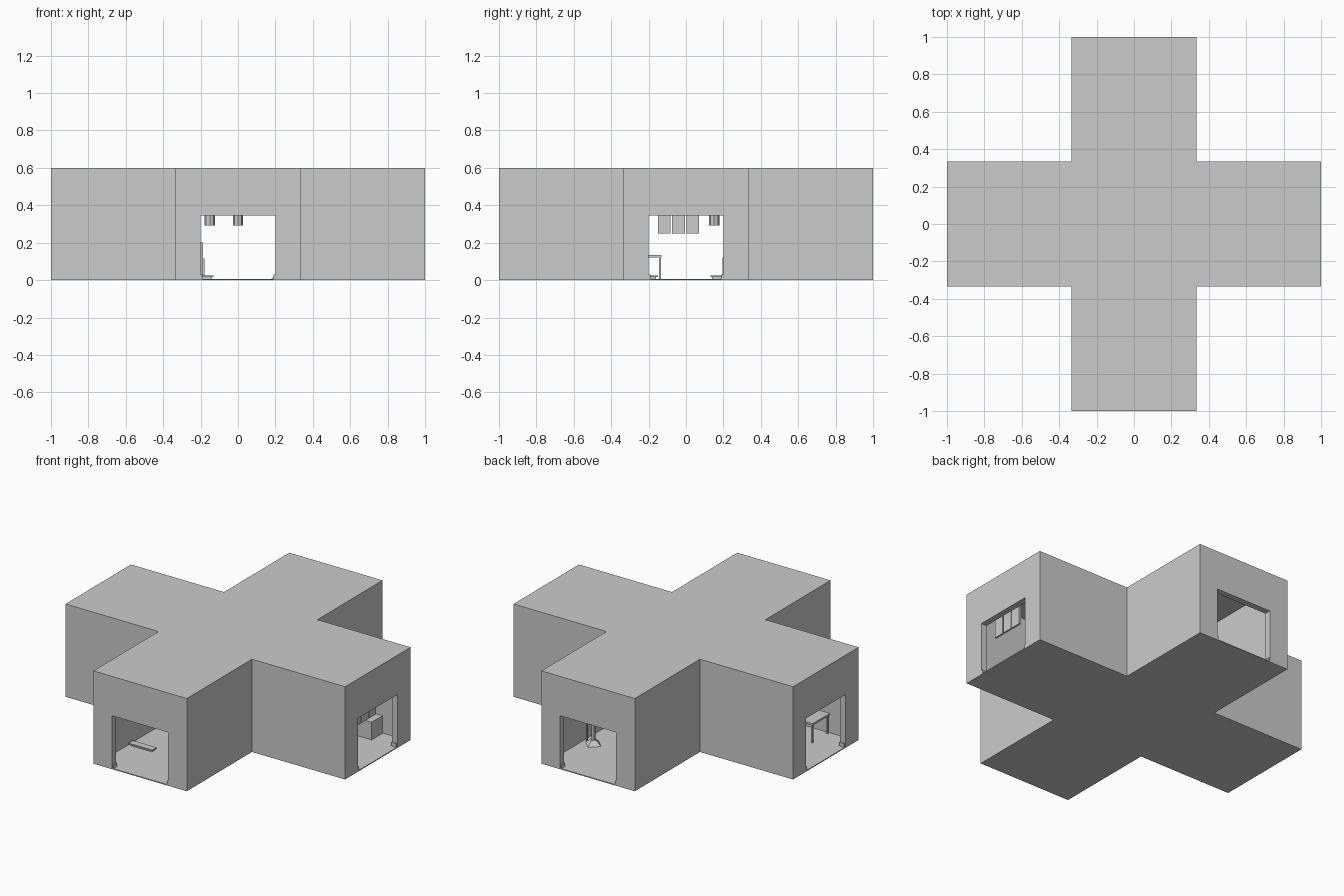
import bpy
import bmesh
from math import pi
from mathutils import Matrix, Vector

cube = bpy.data.objects.get("Cube")
if cube:
    bpy.data.objects.remove(cube)

grey = bpy.data.materials.new("plain_grey")
grey.use_nodes = True
colour = (0.6, 0.6, 0.6, 1)
grey.diffuse_color = colour
grey.node_tree.nodes["Principled BSDF"].inputs["Base Color"].default_value = colour


def finish(name, bm):
    bmesh.ops.recalc_face_normals(bm, faces=bm.faces)
    mesh = bpy.data.meshes.new(name)
    bm.to_mesh(mesh)
    bm.free()
    mesh.materials.append(grey)
    obj = bpy.data.objects.new(name, mesh)
    bpy.context.scene.collection.objects.link(obj)
    return obj


def add_box(bm, x, y, z):
    """Add a box given its (low, high) range on each axis."""
    size = [b - a for a, b in (x, y, z)]
    mid = [(a + b) / 2 for a, b in (x, y, z)]
    matrix = Matrix.Translation(mid) @ Matrix.Diagonal((*size, 1))
    bmesh.ops.create_cube(bm, size=1, matrix=matrix)


def boxes(name, *ranges):
    bm = bmesh.new()
    for r in ranges:
        add_box(bm, *r)
    return finish(name, bm)


def cross_prism(name, reach, half, low, high):
    """Plus-shaped block: arms of the given reach and half width."""
    arm = [(reach, -half), (reach, half), (half, half)]
    bm = bmesh.new()
    verts = []
    for turn in range(4):
        rot = Matrix.Rotation(turn * pi / 2, 3, "Z")
        verts += [bm.verts.new(rot @ Vector((x, y, low))) for x, y in arm]
    face = bm.faces.new(verts)
    top = bmesh.ops.extrude_face_region(bm, geom=[face])["geom"]
    bmesh.ops.translate(bm, vec=(0, 0, high - low),
                        verts=[v for v in top if isinstance(v, bmesh.types.BMVert)])
    return finish(name, bm)


FLOOR = 0.006
CEILING = 0.58
HALF = 0.334

# Hollow building shell with a doorway at the end of each arm
shell = cross_prism("building_shell", 1, HALF, 0, 0.6)
cutters = [
    cross_prism("room_cutter", 0.96, HALF - 0.025, FLOOR, CEILING),
    boxes("doorway_cutter_x", ((-1.1, 1.1), (-0.2, 0.2), (FLOOR, 0.345))),
    boxes("doorway_cutter_y", ((-0.2, 0.2), (-1.1, 1.1), (FLOOR, 0.345))),
]
for cutter in cutters:
    cutter.hide_render = True
    mod = shell.modifiers.new("cut", "BOOLEAN")
    mod.operation = "DIFFERENCE"
    mod.solver = "EXACT"
    mod.object = cutter
graph = bpy.context.evaluated_depsgraph_get()
shell.data = bpy.data.meshes.new_from_object(shell.evaluated_get(graph))
shell.modifiers.clear()
for cutter in cutters:
    bpy.data.objects.remove(cutter)

# Small plinths at the foot of each doorway jamb
bm = bmesh.new()
for turn in range(4):
    for side in (-1, 1):
        y = sorted((side * 0.2, side * 0.191))
        add_box(bm, (0.962, 0.998), y, (FLOOR, 0.03))
    bmesh.ops.rotate(bm, verts=bm.verts, cent=(0, 0, 0),
                     matrix=Matrix.Rotation(pi / 2, 3, "Z"))
finish("door_plinths", bm)

# Hanging panels inside one doorway
boxes("hanging_panels", *[((0.925, 0.937), (y, y + 0.068), (0.25, 0.4))
                          for y in (-0.15, -0.074, 0.002)])

# Ceiling lamps over the centre
bm = bmesh.new()
for x in (-0.15, 0):
    bmesh.ops.create_cone(bm, cap_ends=True, segments=8, radius1=0.028, radius2=0.028,
                          depth=0.08, matrix=Matrix.Translation((x, 0.15, 0.333)))
    add_box(bm, (x - 0.003, x + 0.003), (0.147, 0.153), (0.37, CEILING))
finish("ceiling_lamps", bm)

# Table against the wall
legs = [((x, x + 0.01), (y, y + 0.01), (FLOOR, 0.125))
        for x in (-0.81, -0.61) for y in (-0.3, -0.145)]
boxes("table", ((-0.815, -0.595), (-0.305, -0.13), (0.122, 0.134)), *legs)

# Storage box on the floor
boxes("storage_box", ((0.72, 0.82), (0.194, 0.305), (FLOOR, 0.12)))

# Chair with a tall back
boxes("chair", ((-0.26, -0.178), (0.66, 0.74), (FLOOR, 0.115)),
      ((-0.28, -0.187), (0.65, 0.66), (FLOOR, 0.2)))

# Low planks resting just above the floor
for name, x, y in (("plank_front", (-0.3, -0.13), (-0.69, -0.645)),
                   ("plank_right", (0.45, 0.5), (0.13, 0.3)),
                   ("plank_left", (-0.5, -0.45), (-0.3, -0.15))):
    inset = 0.01
    boxes(name, (x, y, (0.016, 0.024)),
          ((x[0] + inset, x[1] - inset), (y[0] + inset, y[1] - inset), (FLOOR, 0.016)))

# Post stand with a sloped foot
bm = bmesh.new()
bmesh.ops.create_cone(bm, cap_ends=True, segments=4, radius1=0.055, radius2=0.02, depth=0.03,
                      matrix=Matrix.Translation((0.232, 0.615, 0.021)))
add_box(bm, (0.222, 0.24), (0.605, 0.625), (0.03, 0.25))
add_box(bm, (0.275, 0.283), (0.61, 0.618), (FLOOR, 0.25))
finish("post_stand", bm)
